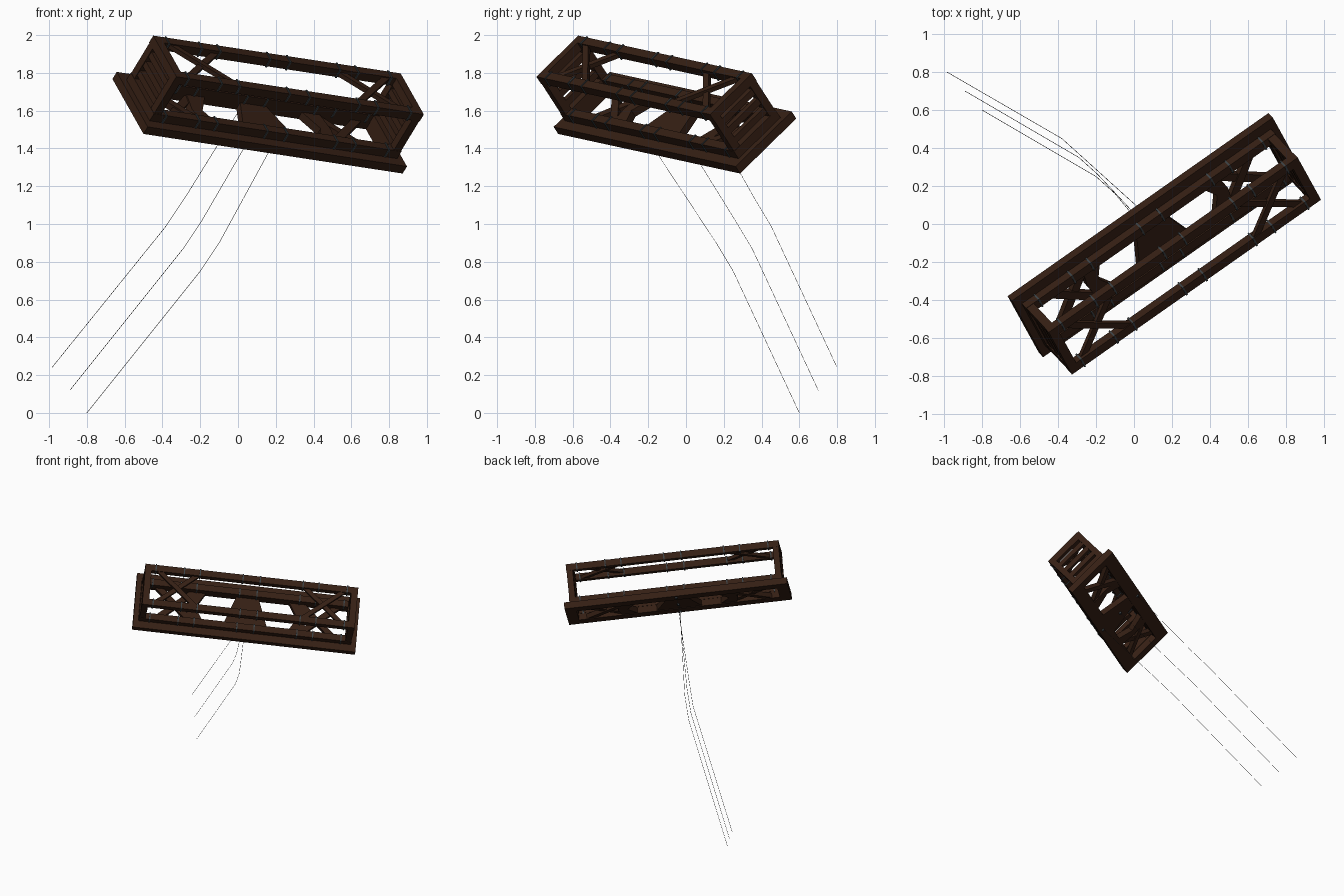
import bpy, bmesh, math
from mathutils import Vector, Matrix

if "Cube" in bpy.data.objects:
    bpy.data.objects.remove(bpy.data.objects["Cube"])

# tilted frame: x = length, y = across, z = away from the tether lines
L = Vector((0.812, 0.570, -0.124)).normalized()
V = Vector((-0.36, 0.67, 0.65))
V = (V - L * V.dot(L)).normalized()
U = L.cross(V)
M = Matrix((L, V, U)).transposed().to_4x4()
M.translation = Vector((0.1035, -0.0465, 1.5175))


def material(name, col):
    m = bpy.data.materials.new(name)
    m.diffuse_color = (*col, 1)
    m.use_nodes = True
    m.node_tree.nodes["Principled BSDF"].inputs["Base Color"].default_value = m.diffuse_color
    return m


wood = material("dark_wood", (0.036, 0.014, 0.007))
iron = material("dark_iron", (0.045, 0.055, 0.06))
cord = material("cord", (0.02, 0.02, 0.02))


def finish(name, bm, mat, world=M):
    bmesh.ops.recalc_face_normals(bm, faces=bm.faces)
    me = bpy.data.meshes.new(name)
    bm.to_mesh(me)
    bm.free()
    me.materials.append(mat)
    ob = bpy.data.objects.new(name, me)
    ob.matrix_world = world
    bpy.context.collection.objects.link(ob)
    return ob


def box(name, c, s, mat=wood, rz=0):
    bm = bmesh.new()
    bmesh.ops.create_cube(bm, size=1, matrix=Matrix.Translation(c)
                          @ Matrix.Rotation(rz, 4, 'Z') @ Matrix.Diagonal((*s, 1)))
    return finish(name, bm, mat)


def brace(name, a, b, z, w, t):
    d = Vector(b) - Vector(a)
    c = (Vector(a) + Vector(b)) / 2
    box(name, (c.x, c.y, z), (d.length, w, t), rz=math.atan2(d.y, d.x))


def panel(name, pts, z, t):
    bm = bmesh.new()
    f = bm.faces.new([bm.verts.new((x, y, z)) for x, y in pts])
    r = bmesh.ops.extrude_face_region(bm, geom=[f])
    bmesh.ops.translate(bm, vec=(0, 0, t),
                        verts=[v for v in r["geom"] if isinstance(v, bmesh.types.BMVert)])
    finish(name, bm, wood)


B = 0.05                      # bar thickness
TOP = 0.362 - B / 2           # top rail height
LOW = 0.05 + B / 2            # lower rail height
Y = 0.142                     # rail offset

for sy in (-1, 1):
    # base planks
    box("base_plank", (0, sy * 0.172, 0.025), (1.69, 0.103, 0.05))
    # four long rails with iron bands
    for z, n in ((LOW, "lower"), (TOP, "top")):
        box(n + "_rail", (0, sy * Y, z), (1.613, B, B))
        for sx in (-1, 1):
            for x in (0.065, 0.39, 0.51, 0.725):
                box("iron_band", (sx * x, sy * Y, z), (0.009, B + 0.009, B + 0.009), iron)

for sx in (-1, 1):
    # end boards and cross beams
    box("base_end_board", (sx * 0.803, 0, 0.025), (0.084, 0.26, 0.05))
    box("lower_cross_beam", (sx * 0.7815, 0, LOW), (B, 0.25, B))
    box("top_cross_beam", (sx * 0.7815, 0, TOP), (B, 0.25, B))
    # corner posts
    for sy in (-1, 1):
        box("corner_post", (sx * 0.7815, sy * Y, (LOW + TOP) / 2), (B - 0.004, B - 0.004, TOP - LOW))
    # rungs in the end face
    for i in range(3):
        z = LOW + (TOP - LOW) * (i + 1) / 4
        box("end_rung", (sx * 0.7815, 0, z), (0.036, 0.25, 0.036))
    # crossed braces, top and base
    for k in (-1, 1):
        brace("top_brace", (sx * 0.40, -k * 0.135), (sx * 0.71, k * 0.135), TOP + 0.006 * k, 0.034, 0.025)
        brace("base_brace", (sx * 0.39, -k * 0.14), (sx * 0.69, k * 0.14), 0.026 + 0.004 * k, 0.045, 0.036)
    # notched base panels beside the braces
    panel("base_side_panel", [(sx * x, y) for x, y in
          ((0.30, 0.15), (0.385, 0), (0.30, -0.15), (0.43, -0.15), (0.455, 0), (0.43, 0.15))], 0.004, 0.044)

# central base panel
panel("centre_panel", [(-0.075, 0.15), (0.075, 0.15), (0.18, -0.15), (-0.18, -0.15)], 0.004, 0.044)

# three tether lines
lines = (
    ((-0.80, 0.60, 0.0), (-0.20, 0.25, 0.75), (-0.10, 0.16, 0.90), (0.165, -0.16, 1.385)),
    ((-0.89, 0.70, 0.12), (-0.29, 0.35, 0.87), (-0.19, 0.26, 1.02), (0.10, -0.05, 1.52)),
    ((-0.985, 0.80, 0.24), (-0.38, 0.45, 0.99), (-0.28, 0.36, 1.14), (0.03, 0.08, 1.64)),
)
for pts in lines:
    cu = bpy.data.curves.new("tether_line", 'CURVE')
    cu.dimensions = '3D'
    cu.bevel_depth = 0.0013
    cu.bevel_resolution = 0
    sp = cu.splines.new('POLY')
    sp.points.add(len(pts) - 1)
    for p, co in zip(sp.points, pts):
        p.co = (*co, 1)
    cu.materials.append(cord)
    bpy.context.collection.objects.link(bpy.data.objects.new("tether_line", cu))

# anchor eyes under the base
for y in (-0.19, 0, 0.19):
    box("anchor_eye", (0, y, -0.004), (0.02, 0.02, 0.012), iron)
